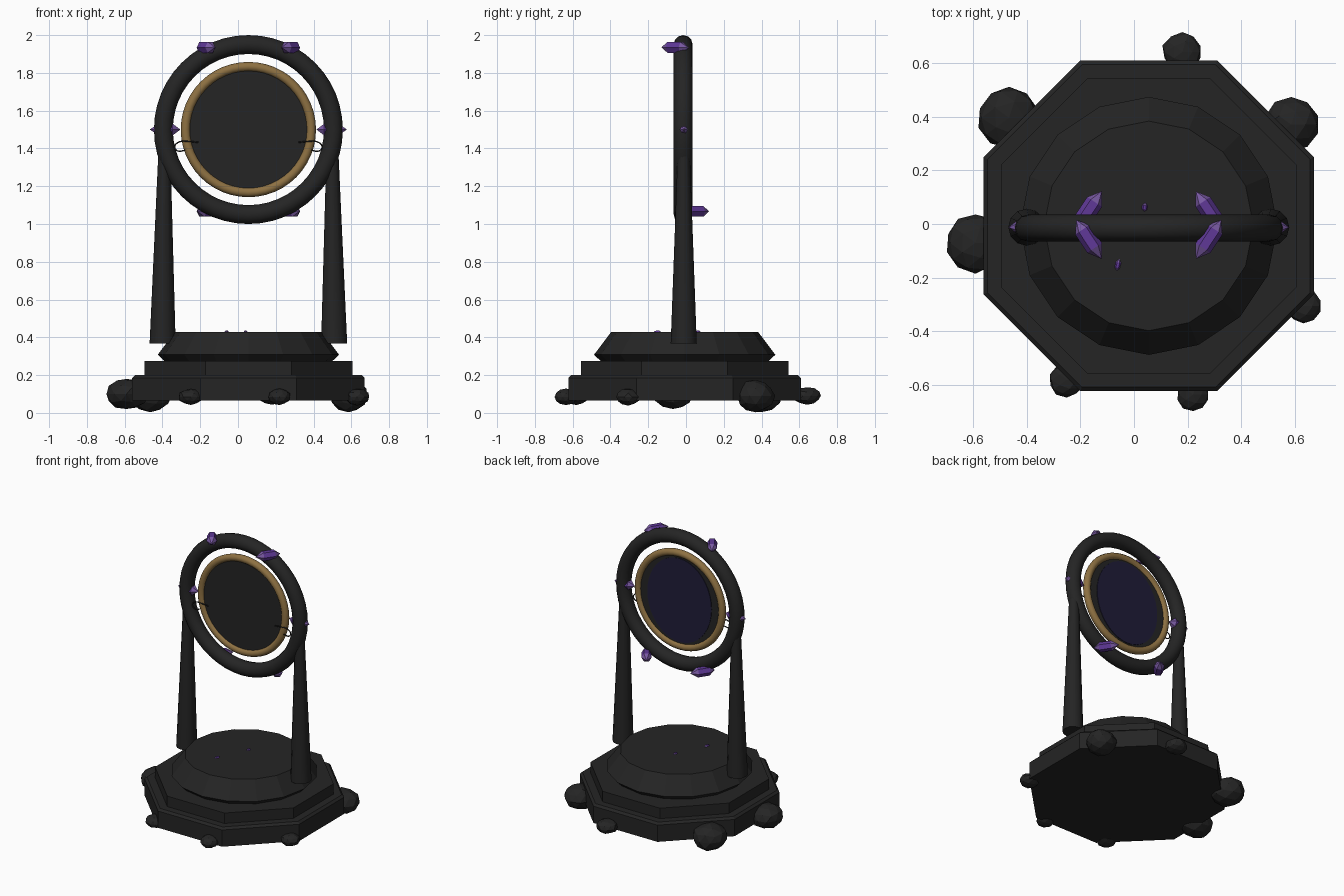
import bpy, bmesh, math, random
from mathutils import Vector, Matrix

if "Cube" in bpy.data.objects:
    bpy.data.objects.remove(bpy.data.objects["Cube"])

random.seed(4)
CX, CY, RZ = 0.055, -0.012, 1.5      # stand axis and ring height


def material(name, rgb):
    m = bpy.data.materials.new(name)
    m.diffuse_color = (*rgb, 1)
    m.use_nodes = True
    m.node_tree.nodes["Principled BSDF"].inputs["Base Color"].default_value = m.diffuse_color
    return m


BLACK = material("black stone", (0.018, 0.018, 0.018))
GOLD = material("antique gold", (0.27, 0.165, 0.055))
PURPLE = material("purple crystal", (0.115, 0.04, 0.31))
TIP = material("pale purple tip", (0.19, 0.10, 0.36))
NAVY = material("dark navy", (0.014, 0.012, 0.04))


def make(name, bm, mats, smooth=None):
    bmesh.ops.recalc_face_normals(bm, faces=bm.faces[:])
    me = bpy.data.meshes.new(name)
    bm.to_mesh(me)
    bm.free()
    for m in mats:
        me.materials.append(m)
    ob = bpy.data.objects.new(name, me)
    bpy.context.collection.objects.link(ob)
    if smooth:
        bpy.context.view_layer.objects.active = ob
        ob.select_set(True)
        bpy.ops.object.shade_smooth_by_angle(angle=math.radians(smooth))
        ob.select_set(False)
    return ob


def lathe(name, profile, sides, mats, matrix, turn=0.0, smooth=None):
    """Closed solid from (radius, height) pairs; radius 0 makes a point."""
    bm = bmesh.new()
    rings = []
    for r, z in profile:
        if r == 0:
            rings.append([bm.verts.new((0, 0, z))] * sides)
        else:
            rings.append([bm.verts.new((r * math.cos(turn + math.tau * i / sides),
                                        r * math.sin(turn + math.tau * i / sides), z))
                          for i in range(sides)])
    for k, (a, b) in enumerate(zip(rings, rings[1:])):
        for i in range(sides):
            j = (i + 1) % sides
            f = bm.faces.new(list(dict.fromkeys((a[i], a[j], b[j], b[i]))))
            if len(mats) > 1 and len(f.verts) == 3:
                f.material_index = 1
    for ring in (rings[0], rings[-1]):
        if ring[0] is not ring[1]:
            bm.faces.new(ring)
    bm.transform(matrix)
    return make(name, bm, mats, smooth)


def aim(a, b):
    """Matrix placing local z from point a towards point b."""
    d = Vector(b) - Vector(a)
    return Matrix.Translation(a) @ d.to_track_quat('Z', 'Y').to_matrix().to_4x4(), d.length


def crystal(name, a, b, r):
    m, n = aim(a, b)
    lathe(name, [(0, 0), (r, n * 0.25), (r, n * 0.72), (0, n)], 6, [PURPLE, TIP], m)


# Stepped octagonal base and round platform
axis = Matrix.Translation((CX, CY + 0.005, 0))
oct_r = 1 / math.cos(math.pi / 8)
lathe("base_lower_step", [(0.615 * oct_r, 0.065), (0.615 * oct_r, 0.185), (0.60 * oct_r, 0.2)],
      8, [BLACK], axis, math.pi / 8)
lathe("base_upper_step", [(0.55 * oct_r, 0.19), (0.55 * oct_r, 0.275)], 8, [BLACK], axis, math.pi / 8)
lathe("round_platform", [(0.44, 0.27), (0.48, 0.308), (0.39, 0.427)], 16, [BLACK], axis, math.pi / 2)

# Rocks around the base: x, y, radius, height centre, height radius
rocks = [(-0.59, -0.07, 0.112, 0.1, 0.083), (-0.465, 0.395, 0.118, 0.095, 0.092),
         (0.18, 0.64, 0.075, 0.09, 0.048), (0.585, 0.37, 0.102, 0.09, 0.085),
         (0.63, -0.305, 0.066, 0.085, 0.045), (0.22, -0.635, 0.062, 0.085, 0.043),
         (-0.25, -0.58, 0.066, 0.085, 0.043)]
for i, (x, y, r, z, h) in enumerate(rocks):
    bm = bmesh.new()
    bmesh.ops.create_icosphere(bm, subdivisions=2, radius=1)
    for v in bm.verts:
        v.co *= random.uniform(0.93, 1.04)
        v.co = Vector((x + r * v.co.x, y + r * v.co.y, max(0, z + h * v.co.z)))
    make(f"base_rock_{i + 1}", bm, [BLACK])

# Tapered posts
for side, name in ((-1, "left_post"), (1, "right_post")):
    m, n = aim((CX + side * 0.454, CY, 0.367), (CX + side * 0.444, CY, 1.46))
    lathe(name, [(0.069, 0), (0.029, n)], 12, [BLACK], m, smooth=35)

# Upright rings
stand = Matrix.Translation((CX, CY - 0.003, RZ)) @ Matrix.Rotation(math.pi / 2, 4, 'X')
for name, R, r, mat, seg in (("outer_ring", 0.45, 0.05, BLACK, 48), ("mirror_frame", 0.333, 0.025, GOLD, 48)):
    bm = bmesh.new()
    loops = [[bm.verts.new(((R + r * math.cos(math.tau * j / 12)) * math.cos(math.tau * i / seg),
                            (R + r * math.cos(math.tau * j / 12)) * math.sin(math.tau * i / seg),
                            r * math.sin(math.tau * j / 12))) for j in range(12)] for i in range(seg)]
    for i in range(seg):
        for j in range(12):
            a, b, k = loops[i], loops[(i + 1) % seg], (j + 1) % 12
            bm.faces.new((a[j], b[j], b[k], a[k]))
    bm.transform(stand)
    make(name, bm, [mat], 40)

# Mirror disc with a navy plate on its back
lathe("mirror_disc", [(0.325, -0.008), (0.325, 0.008)], 48, [BLACK], stand)
lathe("mirror_back_plate", [(0.3, -0.012), (0.3, -0.007)], 40, [NAVY],
      stand @ Matrix.Diagonal((0.85, 1, 1, 1)))

# Wire hooks joining frame and ring
hook = [(-0.265, 1.432), (-0.315, 1.437), (-0.365, 1.435), (-0.39, 1.41), (-0.375, 1.387), (-0.335, 1.39)]
for side, name in ((1, "left_hook"), (-1, "right_hook")):
    cu = bpy.data.curves.new(name, 'CURVE')
    cu.dimensions = '3D'
    cu.bevel_depth, cu.bevel_resolution, cu.resolution_u = 0.004, 1, 4
    sp = cu.splines.new('BEZIER')
    sp.bezier_points.add(len(hook) - 1)
    for p, (x, z) in zip(sp.bezier_points, hook):
        p.co = (CX + side * x, CY - 0.026, z)
        p.handle_left_type = p.handle_right_type = 'AUTO'
    cu.materials.append(BLACK)
    bpy.context.collection.objects.link(bpy.data.objects.new(name, cu))

# Six crystals on the ring, mirrored left and right
for s, tag in ((-1, "left"), (1, "right")):
    crystal(f"upper_crystal_{tag}", (CX + s * 0.27, 0.015, RZ + 0.433), (CX + s * 0.175, -0.13, RZ + 0.436), 0.033)
    crystal(f"lower_crystal_{tag}", (CX + s * 0.27, -0.02, RZ - 0.433), (CX + s * 0.175, 0.122, RZ - 0.433), 0.033)
    crystal(f"side_crystal_{tag}", (CX + s * 0.36, CY, RZ), (CX + s * 0.522, CY, RZ), 0.035)

# Crystal shards barely showing on the platform
crystal("platform_shard_1", (0.038, 0.045, 0.425), (0.042, 0.08, 0.428), 0.01)
crystal("platform_shard_2", (-0.065, -0.175, 0.425), (-0.055, -0.13, 0.428), 0.01)
